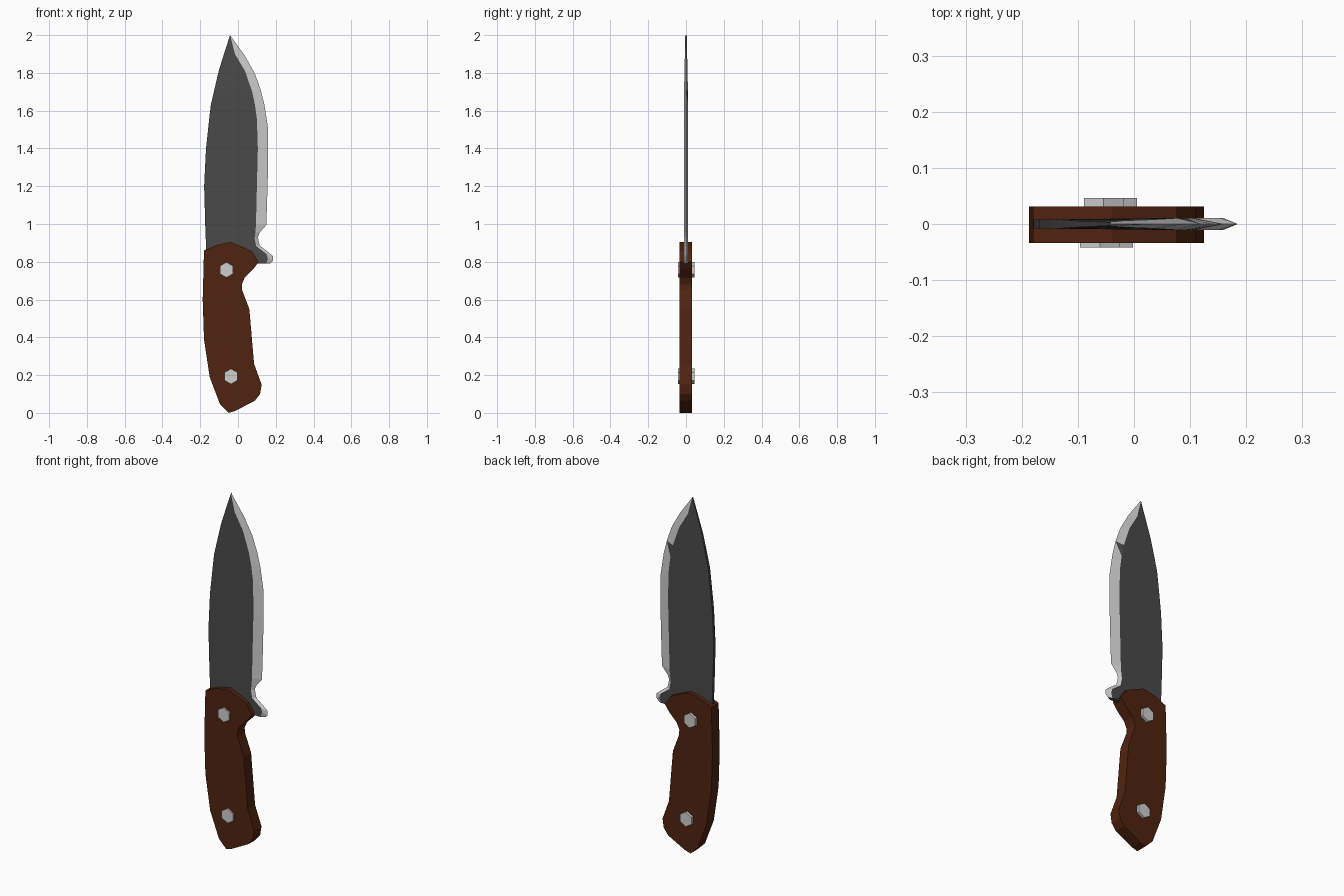
import bpy
import bmesh
import math
from mathutils import Matrix, Vector

cube = bpy.data.objects.get("Cube")
if cube:
    bpy.data.objects.remove(cube, do_unlink=True)


def make_material(name, color):
    mat = bpy.data.materials.new(name)
    mat.use_nodes = True
    mat.diffuse_color = color
    shader = next(n for n in mat.node_tree.nodes if n.type == 'BSDF_PRINCIPLED')
    shader.inputs["Base Color"].default_value = color
    return mat


brown = make_material("brown_wood", (0.08, 0.017, 0.005, 1))
dark_steel = make_material("dark_steel", (0.068, 0.068, 0.068, 1))
bright_steel = make_material("bright_steel", (0.62, 0.62, 0.62, 1))


def finish(name, bm, materials):
    bmesh.ops.recalc_face_normals(bm, faces=bm.faces)
    mesh = bpy.data.meshes.new(name)
    bm.to_mesh(mesh)
    bm.free()
    for mat in materials:
        mesh.materials.append(mat)
    obj = bpy.data.objects.new(name, mesh)
    bpy.context.collection.objects.link(obj)
    return obj


# Handle: one profile extruded through its thickness
handle_outline = [
    (-.18, .86), (-.11, .89), (-.04, .905), (.01, .885), (.075, .855),
    (.11, .8), (.08, .76), (.035, .715), (.02, .68), (.022, .65),
    (.06, .55), (.085, .26), (.125, .15), (.117, .1), (.09, .065),
    (-.015, .01), (-.05, 0), (-.095, .045), (-.15, .19), (-.18, .39),
    (-.187, .6),
]
handle_front, handle_back = -.034, .031
bm = bmesh.new()
face = bm.faces.new([bm.verts.new((x, handle_front, z)) for x, z in handle_outline])
extruded = bmesh.ops.extrude_face_region(bm, geom=[face], use_keep_orig=True)
moved = [v for v in extruded["geom"] if isinstance(v, bmesh.types.BMVert)]
bmesh.ops.translate(bm, verts=moved, vec=(0, handle_back - handle_front, 0))
finish("handle", bm, [brown])

# Blade: spine curve, then rows of grind line and cutting edge, tip to guard
spine = [(-.042, 2), (-.10, 1.82), (-.145, 1.625), (-.17, 1.395),
         (-.18, 1.185), (-.172, .95), (-.165, .79)]
rows = [  # grind line x, z, cutting edge x, z
    (-.042, 2, -.042, 2),
    (-.016, 1.9, .037, 1.89),
    (.037, 1.81, .09, 1.795),
    (.075, 1.7, .12, 1.71),
    (.09, 1.63, .14, 1.63),
    (.1, 1.555, .16, 1.5),
    (.105, 1.4, .16, 1.34),
    (.1, 1.2, .156, 1.18),
    (.095, .995, .15, .995),
    (.092, .955, .115, .955),
    (.088, .925, .105, .93),
    (.097, .88, .115, .885),
    (.13, .855, .155, .855),
    (.15, .84, .185, .83),
    (.158, .82, .185, .805),
    (.15, .79, .17, .79),
]
notched_row = 3


def spine_x(z):
    for (xa, za), (xb, zb) in zip(spine, spine[1:]):
        if z >= zb:
            return xa + (xb - xa) * (za - z) / (za - zb)
    return spine[-1][0]


bm = bmesh.new()
loops = []
for gx, gz, ex, ez in rows:
    thin = min(1, .35 + (2 - gz) * 2)
    sx, spine_half, grind_half = spine_x(gz), .008 * thin, .011 * thin
    points = [(sx, -spine_half, gz), (gx, -grind_half, gz), (ex, 0, ez),
              (gx, grind_half, gz), (sx, spine_half, gz)]
    loops.append([bm.verts.new(p) for p in points])


def add_face(verts, material):
    bm.faces.new(verts).material_index = material


for i, (a, b) in enumerate(zip(loops, loops[1:])):
    for k in range(5):
        n = (k + 1) % 5
        bright = 1 if k in (1, 2) else 0
        if i == notched_row and k == 2:
            # Unground patch on the back of the edge
            add_face([a[k], a[n], b[n]], 0)
            add_face([a[k], b[n], b[k]], 1)
        else:
            add_face([a[k], a[n], b[n], b[k]], bright)
add_face(loops[0], 1)
add_face(loops[-1], 0)
finish("blade", bm, [dark_steel, bright_steel])


# Hexagonal rivet heads on both sides of the handle
def rivet(name, x, z, y_inner, y_outer):
    bm = bmesh.new()
    bmesh.ops.create_cone(
        bm, cap_ends=True, segments=6, radius1=.041, radius2=.041,
        depth=abs(y_outer - y_inner),
        matrix=Matrix.Translation(Vector((x, (y_inner + y_outer) / 2, z)))
        @ Matrix.Rotation(math.pi / 2, 4, 'X'))
    finish(name, bm, [bright_steel])


for label, x, z in (("upper", -.061, .757), ("lower", -.037, .193)):
    rivet(label + "_rivet_front", x, z, -.02, -.042)
    rivet(label + "_rivet_back", x + .007, z, .02, .046)
